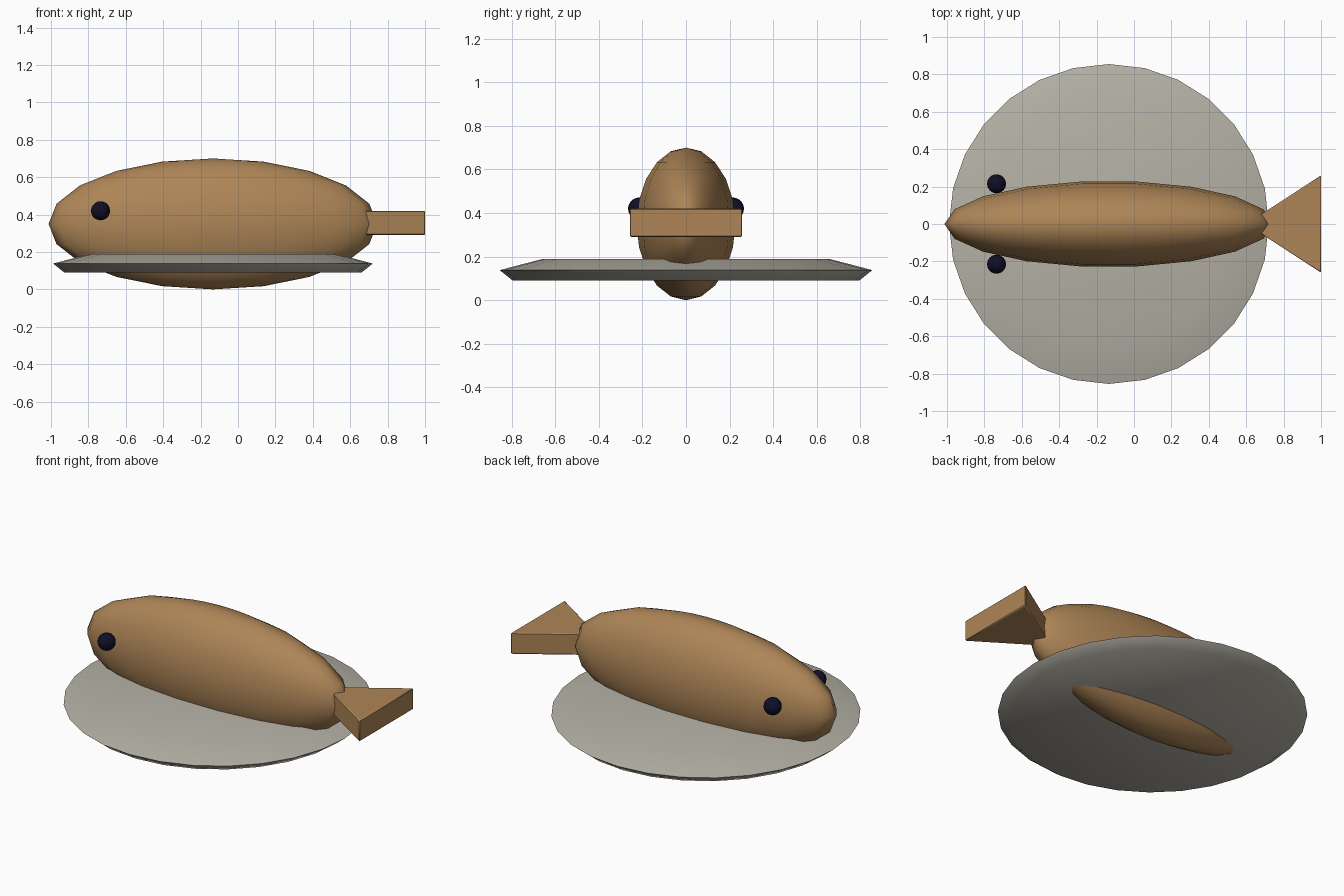
import bpy, bmesh, math

cube = bpy.data.objects.get("Cube")
if cube:
    bpy.data.objects.remove(cube, do_unlink=True)


def material(name, rgb):
    mat = bpy.data.materials.new(name)
    mat.use_nodes = True
    mat.diffuse_color = (*rgb, 1)
    mat.node_tree.nodes["Principled BSDF"].inputs["Base Color"].default_value = (*rgb, 1)
    return mat


def finish(obj, name, mat, angle):
    obj.name = obj.data.name = name
    obj.data.materials.append(mat)
    bpy.ops.object.select_all(action="DESELECT")
    obj.select_set(True)
    bpy.context.view_layer.objects.active = obj
    bpy.ops.object.shade_smooth_by_angle(angle=math.radians(angle))
    return obj


def ball(name, mat, location, scale, segments, rings, turn=0):
    bpy.ops.mesh.primitive_uv_sphere_add(segments=segments, ring_count=rings, radius=1,
                                         location=location, rotation=(0, 0, turn))
    obj = bpy.context.object
    obj.scale = scale
    return finish(obj, name, mat, 60)


def mesh_object(bm):
    bmesh.ops.recalc_face_normals(bm, faces=bm.faces)
    mesh = bpy.data.meshes.new("part")
    bm.to_mesh(mesh)
    bm.free()
    obj = bpy.data.objects.new("part", mesh)
    bpy.context.collection.objects.link(obj)
    return obj


brown = material("warm brown", (0.42, 0.235, 0.095))
stone = material("pale warm grey", (0.46, 0.44, 0.38))
navy = material("dark navy", (0.005, 0.005, 0.02))
CENTRE = -0.134

# Fish body: a flattened, elongated ball
ball("body", brown, (CENTRE, 0, 0.35), (0.23, 0.879, 0.35), 18, 10, math.pi / 2)

# Eyes on both sides of the head
for side, y in (("left", 0.215), ("right", -0.215)):
    ball(side + "_eye", navy, (-0.735, y, 0.42), (0.051,) * 3, 16, 10)

# Tail: wedge that fans out behind the body
bm = bmesh.new()
outline = [bm.verts.new((x, y, 0.29)) for x, y in ((0.6, 0), (1, -0.26), (1, 0.26))]
base = bm.faces.new(outline)
top = bmesh.ops.extrude_face_region(bm, geom=[base])["geom"]
bmesh.ops.translate(bm, vec=(0, 0, 0.13),
                    verts=[v for v in top if isinstance(v, bmesh.types.BMVert)])
tail = finish(mesh_object(bm), "tail", brown, 30)
bevel = tail.modifiers.new("soft_edges", "BEVEL")
bevel.width = 0.005
bevel.segments = 1

# Plate: round profile with a sloping rim and flat faces above and below
bm = bmesh.new()
SIDES = 28
rings = []
for radius, z in ((0.795, 0.09), (0.855, 0.138), (0.655, 0.19)):
    rings.append([bm.verts.new((CENTRE + radius * math.cos(math.tau * i / SIDES),
                                radius * math.sin(math.tau * i / SIDES), z))
                  for i in range(SIDES)])
for low, high in zip(rings, rings[1:]):
    for i in range(SIDES):
        j = (i + 1) % SIDES
        bm.faces.new((low[i], low[j], high[j], high[i]))
bm.faces.new(rings[0])
bm.faces.new(rings[-1])
finish(mesh_object(bm), "plate", stone, 45)
